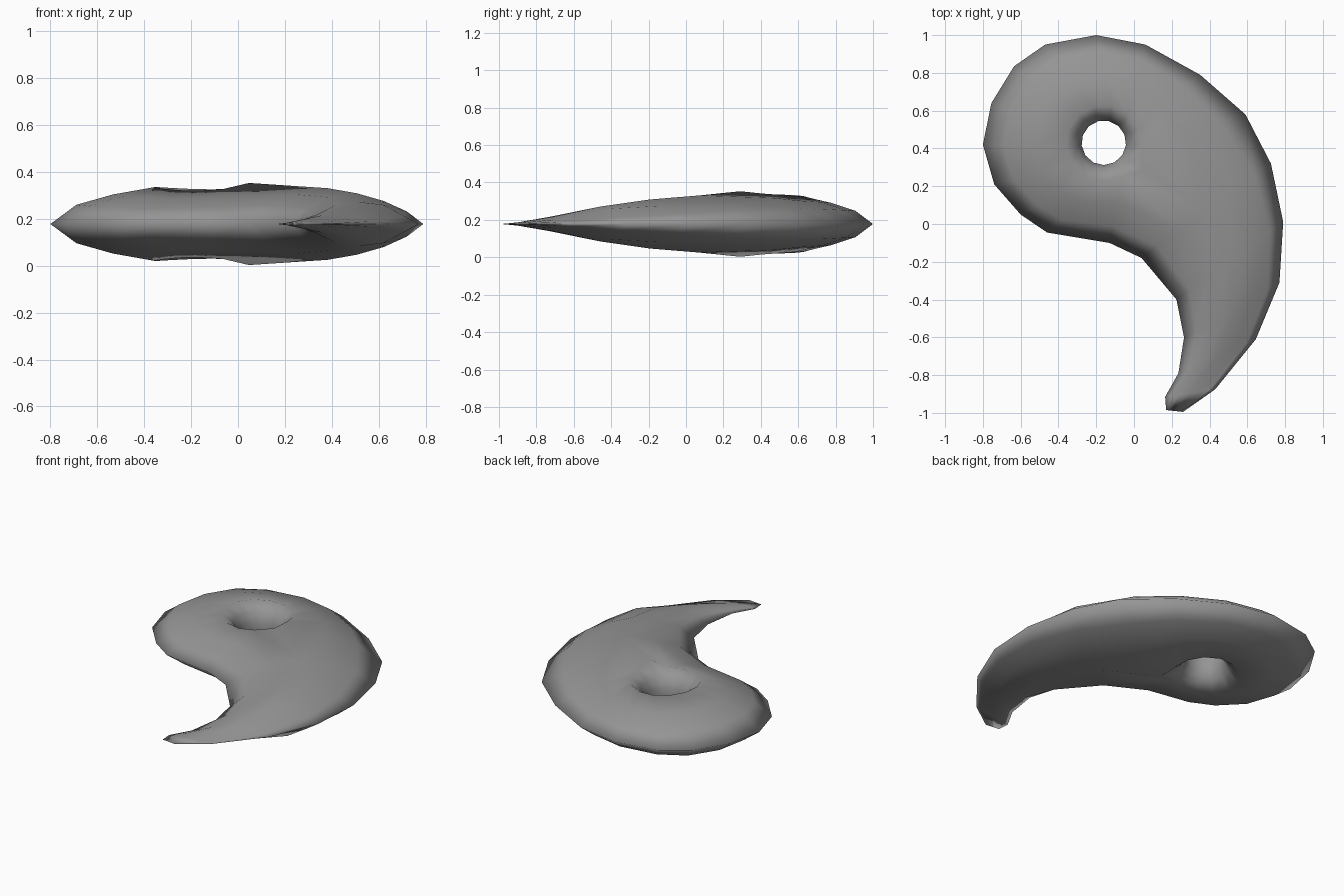
import bpy, bmesh, math
from mathutils import Vector
from mathutils.geometry import intersect_point_line

cube = bpy.data.objects.get("Cube")
if cube:
    bpy.data.objects.remove(cube, do_unlink=True)

MID_Z = 0.178
HOLE = Vector((-0.16, 0.43))

# Rim of the comma shape, clockwise from the top of the head
rim = [Vector(p) for p in (
    (-0.2, 1), (0.06, 0.95), (0.35, 0.79), (0.59, 0.58), (0.725, 0.32), (0.79, 0.01),
    (0.77, -0.31), (0.645, -0.61), (0.43, -0.875), (0.26, -0.995), (0.17, -0.985),
    (0.165, -0.915), (0.235, -0.79), (0.265, -0.6), (0.225, -0.4), (0.04, -0.18),
    (-0.13, -0.1), (-0.46, -0.045), (-0.6, 0.05), (-0.74, 0.21), (-0.8, 0.42),
    (-0.755, 0.64), (-0.635, 0.835), (-0.47, 0.95))]
COUNT = len(rim)
TAIL = range(4, 16)                                   # rim points paired across the tail
HEAD = [i % COUNT for i in range(16, COUNT + 4)]      # rim points facing the hole
SWELL = ((0, 0), (0.1, 0.08), (0.3, 0.14), (0.45, 0.162), (1, 0.175))


def rim_distance(p):
    best = 9
    for a, b in zip(rim, rim[1:] + rim[:1]):
        t = intersect_point_line(p, a, b)[1]
        best = min(best, (p - a.lerp(b, min(1, max(0, t)))).length)
    return best


def half_thickness(p):
    """Swell away from the rim, tapering toward the tail tip."""
    d = rim_distance(p)
    for (d0, h0), (d1, h1) in zip(SWELL, SWELL[1:]):
        if d <= d1:
            h = h0 + (h1 - h0) * (d - d0) / (d1 - d0)
            break
    return h * min(1, max(0, (p.y + 1) / 0.6))


def around_hole(k, radius):
    """Point k on a ring round the hole; the last one faces the tail."""
    a = math.radians(-34) - math.tau * (k + 1) / (len(HEAD) + 1)
    return HOLE + radius * Vector((math.cos(a), math.sin(a)))


def target(i):
    if i in TAIL:
        return (rim[i] + rim[19 - i]) / 2
    return around_hole(HEAD.index(i), 0.2)


bm = bmesh.new()
for side in (1, -1):
    def vert(p, h=None):
        h = half_thickness(p) if h is None else h
        return bm.verts.new((p.x, p.y, MID_Z + side * h))

    # Body strips running from the rim to the spine or the hole
    columns = [[vert(rim[i].lerp(target(i), s)) for s in (0, 0.25, 0.6, 1)] for i in range(COUNT)]
    for i in range(COUNT):
        if i == 9:
            continue
        a, b = columns[i], columns[(i + 1) % COUNT]
        for r in range(3):
            bm.faces.new((a[r], b[r], b[r + 1], a[r + 1]))

    # Funnel and wall of the hole
    last = len(HEAD)
    crest = vert(around_hole(last, 0.25), 0.175)
    lip = [columns[i][3] for i in HEAD] + [crest]
    for radius, h in ((0.145, 0.105), (0.118, 0.05), (0.118, 0)):
        ring = [vert(around_hole(k, radius), h) for k in range(last + 1)]
        for k in range(last + 1):
            n = (k + 1) % (last + 1)
            bm.faces.new((lip[k], lip[n], ring[n], ring[k]))
        lip = ring

    # Saddle joining the hole to the start of the tail
    bm.faces.new((columns[3][3], columns[4][3], crest))
    bm.faces.new((columns[15][3], columns[16][3], crest))

bmesh.ops.remove_doubles(bm, verts=bm.verts, dist=0.0005)
bmesh.ops.recalc_face_normals(bm, faces=bm.faces)
for f in bm.faces:
    f.smooth = True
mesh = bpy.data.meshes.new("curved_bead")
bm.to_mesh(mesh)
bm.free()
bead = bpy.data.objects.new("curved_bead", mesh)
bpy.context.collection.objects.link(bead)

# Stone colour
stone = bpy.data.materials.new("grey_stone")
stone.use_nodes = True
stone.diffuse_color = (0.3, 0.3, 0.3, 1)
stone.node_tree.nodes["Principled BSDF"].inputs["Base Color"].default_value = (0.3, 0.3, 0.3, 1)
mesh.materials.append(stone)
